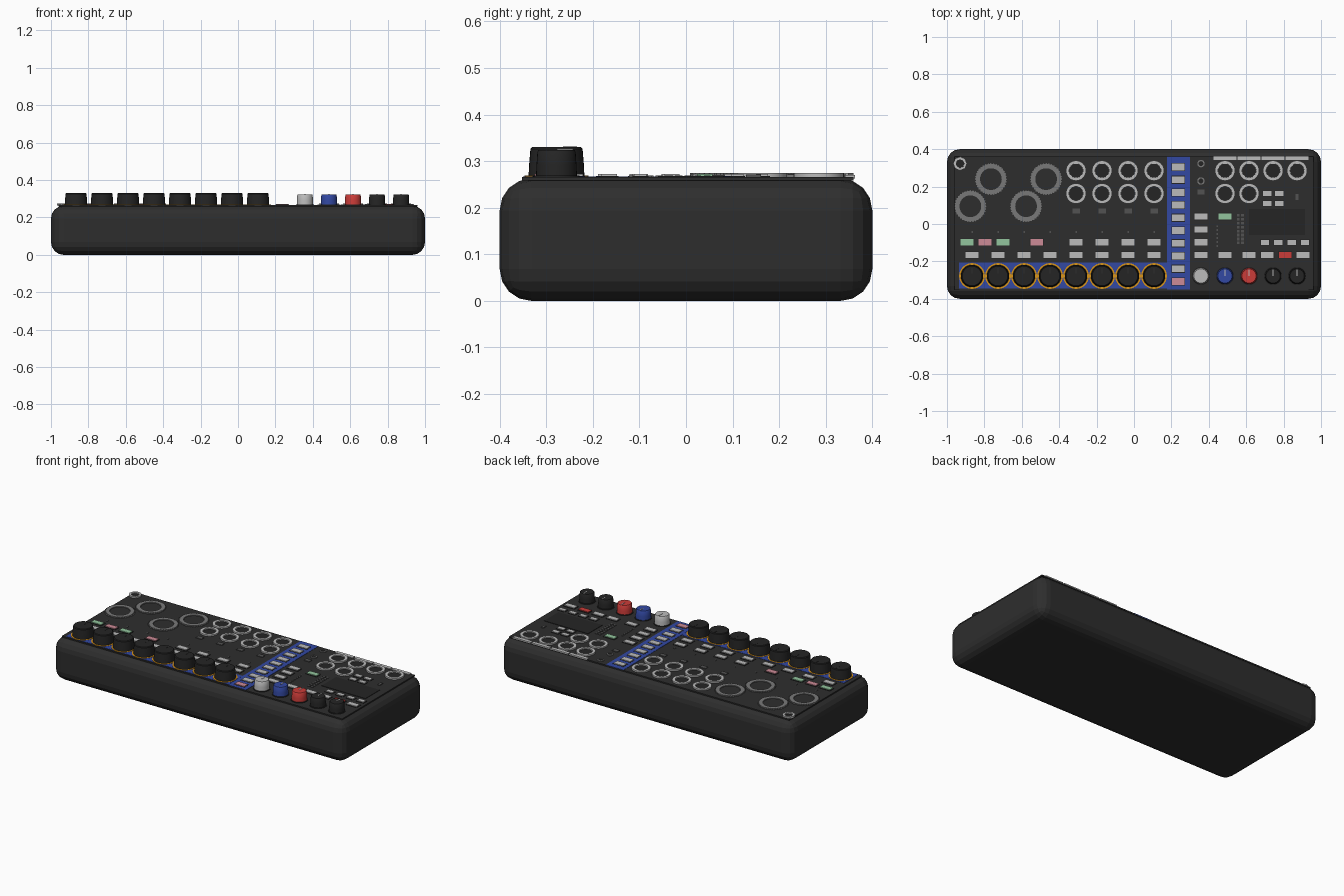
import bpy, bmesh, math

if "Cube" in bpy.data.objects:
    bpy.data.objects.remove(bpy.data.objects["Cube"])


def material(name, r, g, b):
    m = bpy.data.materials.new(name)
    m.diffuse_color = (r, g, b, 1)
    m.use_nodes = True
    m.node_tree.nodes["Principled BSDF"].inputs["Base Color"].default_value = m.diffuse_color
    return m


CASE = material("charcoal", 0.027, 0.027, 0.027)
BLACK = material("black", 0.018, 0.018, 0.018)
LIGHT = material("light grey", 0.50, 0.50, 0.50)
MID = material("mid grey", 0.19, 0.19, 0.19)
DIM = material("dim grey", 0.085, 0.085, 0.085)
BLUE = material("blue", 0.032, 0.065, 0.36)
RED = material("red", 0.60, 0.045, 0.04)
GREEN = material("green", 0.29, 0.56, 0.34)
PINK = material("pink", 0.61, 0.26, 0.31)
AMBER = material("amber", 0.70, 0.30, 0.01)

TOP = 0.266      # face plate height
SKIRT = 0.2625   # top of the case


def finish(name, bm, mat, angle=None):
    bmesh.ops.recalc_face_normals(bm, faces=bm.faces)
    me = bpy.data.meshes.new(name)
    bm.to_mesh(me)
    bm.free()
    me.materials.append(mat)
    ob = bpy.data.objects.new(name, me)
    bpy.context.collection.objects.link(ob)
    if angle:
        bpy.ops.object.select_all(action='DESELECT')
        ob.select_set(True)
        bpy.context.view_layer.objects.active = ob
        bpy.ops.object.shade_smooth_by_angle(angle=math.radians(angle))
    return ob


def box(name, x, y, w, d, mat, z0=TOP - 0.003, z1=0.270, bevel=0.0, segs=1):
    bm = bmesh.new()
    bmesh.ops.create_cube(bm, size=1)
    for v in bm.verts:
        v.co.x = x + v.co.x * w
        v.co.y = y + v.co.y * d
        v.co.z = (z0 + z1) / 2 + v.co.z * (z1 - z0)
    if bevel:
        bmesh.ops.bevel(bm, geom=bm.edges[:], offset=bevel, segments=segs,
                        profile=0.5, affect='EDGES')
    return finish(name, bm, mat)


def lathe(name, x, y, profile, mat, n=32, closed=False, teeth=0.0):
    """Spin (radius, height) points; teeth pulls in alternate outer points."""
    bm = bmesh.new()
    rmax = max(r for r, z in profile)
    loops = []
    for r, z in profile:
        loop = []
        for i in range(n):
            a = math.tau * i / n
            q = r - teeth if (i % 2 and r > rmax * 0.9) else r
            loop.append(bm.verts.new((x + q * math.cos(a), y + q * math.sin(a), z)))
        loops.append(loop)
    pairs = list(zip(loops, loops[1:]))
    if closed:
        pairs.append((loops[-1], loops[0]))
    else:
        bm.faces.new(loops[0])
        bm.faces.new(loops[-1])
    for a, b in pairs:
        for i in range(n):
            j = (i + 1) % n
            bm.faces.new((a[i], a[j], b[j], b[i]))
    return finish(name, bm, mat, None if teeth else 35)


def ring(name, x, y, r_out, r_in, mat, z1, n=32, teeth=0.0):
    z0 = TOP - 0.002
    lathe(name, x, y, [(r_out, z0), (r_out, z1), (r_in, z1), (r_in, z0)],
          mat, n, True, teeth)


def disc(name, x, y, r, mat, z1, n=32):
    lathe(name, x, y, [(r, TOP - 0.002), (r, z1)], mat, n)


# Case and face plate
box("case", 0, 0, 2, 0.8, CASE, 0, SKIRT, 0.068, 4)
box("face_plate", 0, 0.004, 1.92, 0.712, CASE, SKIRT - 0.004, TOP)

# Blue backing strips
box("fader_strip", 0.238, 0.005, 0.122, 0.71, BLUE, z1=0.2675)
box("knob_strip", -0.38, -0.276, 1.112, 0.138, BLUE, z1=0.2675)

COLS = [-0.866 + 0.139 * i for i in range(8)]
RCOLS = [0.358 + 0.1285 * i for i in range(5)]

# Large control knobs with amber collars
for x in COLS:
    ring("knob_collar", x, -0.278, 0.069, 0.056, AMBER, 0.269)
    lathe("large_knob", x, -0.278, [(0.060, TOP), (0.059, 0.29), (0.056, 0.326),
                                    (0.052, 0.330)], BLACK)
    box("large_knob_mark", x, -0.249, 0.004, 0.03, CASE, 0.328, 0.331)

# Small coloured knobs with pointer lines
for x, mat in zip(RCOLS, (LIGHT, BLUE, RED, BLACK, BLACK)):
    ring("small_knob_collar", x, -0.278, 0.049, 0.04, BLACK, 0.269)
    lathe("small_knob", x, -0.278, [(0.044, TOP), (0.043, 0.29), (0.041, 0.32),
                                    (0.038, 0.324)], mat)
    box("small_knob_pointer", x, -0.260, 0.005, 0.034, LIGHT, 0.322, 0.3255)

# Big knurled dials
for x, y in ((-0.875, 0.095), (-0.765, 0.24), (-0.577, 0.095), (-0.47, 0.24)):
    ring("big_dial_ring", x, y, 0.086, 0.058, MID, 0.274, 72, 0.006)
    disc("big_dial_centre", x, y, 0.057, CASE, 0.270)

# Jack sockets
sockets = [(x, y) for x in COLS[4:] for y in (0.285, 0.163)]
sockets += [(x, 0.285) for x in RCOLS[1:]] + [(x, 0.163) for x in RCOLS[1:3]]
for x, y in sockets:
    ring("socket_ring", x, y, 0.054, 0.037, LIGHT, 0.275)
    disc("socket_hole", x, y, 0.036, BLACK, 0.2685)
ring("corner_socket_ring", -0.93, 0.323, 0.037, 0.023, LIGHT, 0.275, 8)
disc("corner_socket_hole", -0.93, 0.323, 0.022, BLACK, 0.2685)
for y in (0.323, 0.23):
    ring("tiny_socket_ring", 0.358, y, 0.020, 0.013, MID, 0.271, 16)
    disc("tiny_socket_hole", 0.358, y, 0.0125, BLACK, 0.268, 16)


def button(x, y, mat=LIGHT, w=0.068, d=0.033):
    box("button", x, y, w, d, mat, z1=0.2725)
    box("button_rim", x, y, w + 0.008, d + 0.008, BLACK, z1=0.2682)


# Pad rows on the left
for x in COLS:
    button(x, -0.165)
    box("tick_dot", x, -0.043, 0.008, 0.01, DIM, z1=0.268)
for x in COLS[4:]:
    button(x, -0.098)
    box("indicator", x, 0.070, 0.04, 0.026, DIM, z1=0.270)
for x, mat in ((-0.893, GREEN), (-0.797, PINK), (-0.70, GREEN), (-0.52, PINK)):
    button(x, -0.098, mat)

# Buttons on the blue strip
for i in range(10):
    button(0.237, 0.305 - 0.068 * i, PINK if i == 9 else LIGHT, 0.066, 0.036)

# Buttons on the right
for y in (0.04, -0.03, -0.098, -0.165):
    button(0.358, y)
button(0.487, 0.04, GREEN)
button(0.487, -0.165)
for x, mat in ((0.615, LIGHT), (0.712, LIGHT), (0.808, RED), (0.904, LIGHT)):
    button(x, -0.165, mat)
for i in range(4):
    button(0.70 + 0.0715 * i, -0.098, LIGHT, 0.044, 0.026)
for x in (0.712, 0.776):
    for y in (0.163, 0.11):
        button(x, y, LIGHT, 0.044, 0.026)
box("side_indicator", 0.358, 0.172, 0.036, 0.026, DIM, z1=0.270)
box("slide_switch", 0.872, 0.145, 0.016, 0.032, DIM, z1=0.271)

# Dark display window
box("display", 0.765, 0.01, 0.30, 0.14, BLACK, z1=0.2685)

# Level meter dots
for i in range(8):
    for x in (0.558, 0.58):
        box("meter_dot", x, 0.046 - 0.021 * i, 0.014, 0.014, DIM, z1=0.269)
for i in range(6):
    box("scale_dot", 0.444, -0.012 - 0.021 * i, 0.008, 0.01, DIM, z1=0.269)

# Label bars along the rear edge
for x in RCOLS[1:]:
    box("label_bar", x, 0.352, 0.122, 0.022, LIGHT, z1=0.270)
